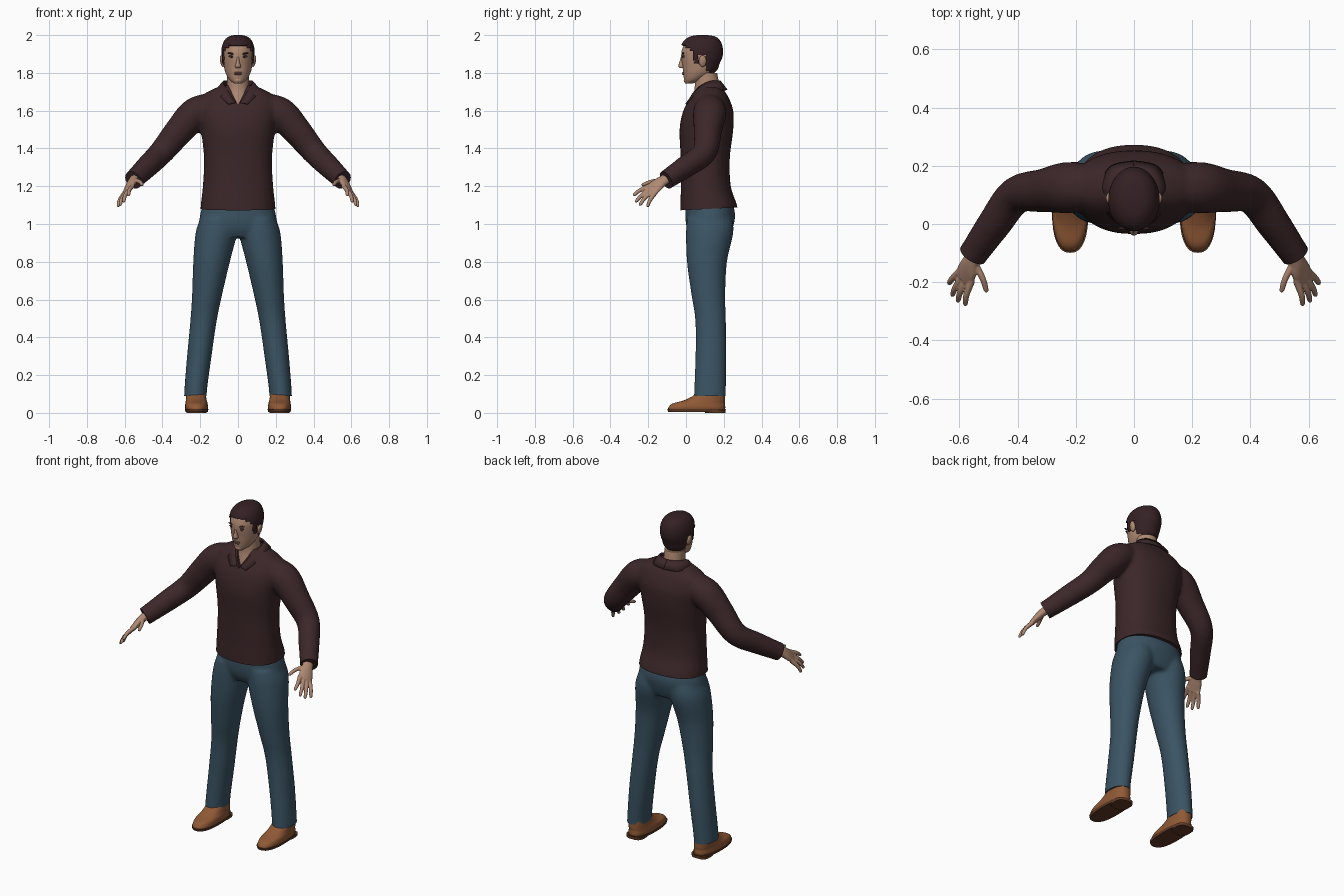
import bpy, bmesh, math
from mathutils import Vector, Matrix

cube = bpy.data.objects.get("Cube")
if cube:
    bpy.data.objects.remove(cube, do_unlink=True)
made = []


def material(name, *rgb):
    m = bpy.data.materials.new(name)
    m.use_nodes = True
    m.diffuse_color = (*rgb, 1)
    m.node_tree.nodes["Principled BSDF"].inputs["Base Color"].default_value = (*rgb, 1)
    return m


shirt_mat = material("dark maroon cloth", .045, .02, .022)
denim_mat = material("blue denim", .043, .088, .125)
skin_mat = material("skin", .43, .25, .17)
hair_mat = material("dark brown hair", .035, .015, .018)
leather_mat = material("tan leather", .28, .1, .036)
sole_mat = material("brown sole", .12, .045, .02)
lip_mat = material("lips", .26, .12, .09)
eye_mat = material("eye", .3, .25, .22)


def add(name, bm, mat):
    bmesh.ops.recalc_face_normals(bm, faces=bm.faces)
    mesh = bpy.data.meshes.new(name)
    bm.to_mesh(mesh)
    bm.free()
    mesh.materials.append(mat)
    obj = bpy.data.objects.new(name, mesh)
    bpy.context.collection.objects.link(obj)
    made.append(obj)
    return obj


def discard(obj):
    made.remove(obj)
    bpy.data.objects.remove(obj, do_unlink=True)


def resample(rows, steps):
    """Smooth curve through rows of numbers."""
    out = []
    for i in range(len(rows) - 1):
        quad = zip(rows[max(i - 1, 0)], rows[i], rows[i + 1], rows[min(i + 2, len(rows) - 1)])
        quad = list(quad)
        for k in range(steps):
            t = k / steps
            out.append([b + (c - a) * t / 2 + (a - 2.5 * b + 2 * c - d / 2) * t * t
                        + (1.5 * (b - c) + (d - a) / 2) * t ** 3 for a, b, c, d in quad])
    return out + [list(rows[-1])]


def loft(name, rows, mat, side=None, n=32, steps=6, power=2):
    """Rows are x, y, z, radius, radius; level rings unless a side vector is given."""
    rows = resample(rows, steps)
    bm = bmesh.new()
    rings = []
    for i, r in enumerate(rows):
        u, v = Vector((1, 0, 0)), Vector((0, 1, 0))
        if side:
            t = (Vector(rows[min(i + 1, len(rows) - 1)][:3]) - Vector(rows[max(i - 1, 0)][:3])).normalized()
            u = Vector(side)
            u = (u - t * u.dot(t)).normalized()
            v = t.cross(u)
        ring = []
        for k in range(n):
            c, s = math.cos(math.tau * k / n), math.sin(math.tau * k / n)
            c = math.copysign(abs(c) ** (2 / power), c)
            s = math.copysign(abs(s) ** (2 / power), s)
            ring.append(bm.verts.new(Vector(r[:3]) + u * c * r[3] + v * s * r[4]))
        rings.append(ring)
    for a, b in zip(rings, rings[1:]):
        for k in range(n):
            j = (k + 1) % n
            bm.faces.new((a[k], a[j], b[j], b[k]))
    bm.faces.new(rings[0])
    bm.faces.new(rings[-1])
    return add(name, bm, mat)


def blob(name, loc, size, mat, turn=0):
    bm = bmesh.new()
    bmesh.ops.create_uvsphere(bm, u_segments=20, v_segments=12, radius=1)
    m = Matrix.Translation(loc) @ Matrix.Rotation(turn, 4, 'Y') @ Matrix.Diagonal((*size, 1))
    bm.transform(m)
    return add(name, bm, mat)


def mirrored(obj):
    bm = bmesh.new()
    bm.from_mesh(obj.data)
    bm.transform(Matrix.Scale(-1, 4, (1, 0, 0)))
    return add(obj.name.replace("left", "right"), bm, obj.data.materials[0])


def bake(obj, mat):
    mesh = bpy.data.meshes.new_from_object(obj.evaluated_get(bpy.context.evaluated_depsgraph_get()))
    obj.modifiers.clear()
    obj.data = mesh
    mesh.materials.clear()
    mesh.materials.append(mat)


def fuse(name, parts, mat, voxel, rounds):
    """Blend overlapping parts into one smooth skin."""
    bm = bmesh.new()
    for p in parts:
        bm.from_mesh(p.data)
        discard(p)
    obj = add(name, bm, mat)
    remesh = obj.modifiers.new("blend", 'REMESH')
    remesh.mode, remesh.voxel_size = 'VOXEL', voxel
    smooth = obj.modifiers.new("soften", 'SMOOTH')
    smooth.iterations = rounds
    bake(obj, mat)
    return obj


def trim(obj, point, normal):
    """Cut off everything on the side the normal points to."""
    bm = bmesh.new()
    bm.from_mesh(obj.data)
    cut = bmesh.ops.bisect_plane(bm, geom=bm.verts[:] + bm.edges[:] + bm.faces[:],
                                 plane_co=point, plane_no=normal, clear_outer=True)
    bmesh.ops.holes_fill(bm, edges=[e for e in cut["geom_cut"] if isinstance(e, bmesh.types.BMEdge)])
    bm.to_mesh(obj.data)
    bm.free()


# Shirt: torso and sleeves blended, hem and cuffs cut clean
torso = loft("torso", [(0, .122, 1.03, .2, .152), (0, .12, 1.1, .197, .15), (0, .105, 1.2, .186, .132),
                       (0, .102, 1.35, .18, .13), (0, .108, 1.5, .197, .142), (0, .118, 1.6, .215, .132),
                       (0, .125, 1.67, .2, .1), (0, .125, 1.71, .14, .075), (0, .125, 1.735, .08, .06)],
             shirt_mat, n=48, power=2.3)
sleeve = loft("left_sleeve", [(.13, .125, 1.62, .075, .075), (.225, .125, 1.585, .088, .085),
                              (.31, .115, 1.495, .075, .077), (.405, .098, 1.38, .064, .066),
                              (.48, .0, 1.305, .058, .06), (.55, -.1, 1.237, .05, .052),
                              (.6, -.17, 1.19, .048, .05)], shirt_mat, side=(0, 1, .2))
shirt = fuse("shirt", [torso, sleeve, mirrored(sleeve)], shirt_mat, .01, 6)
trim(shirt, (0, .12, 1.08), (0, .05, -1))
for s in (1, -1):
    trim(shirt, (s * .553, -.108, 1.235), (s * .5, -.75, -.45))

# Open neckline
bm = bmesh.new()
outline = [(0, 1.63), (.05, 1.73), (.05, 1.8), (-.05, 1.8), (-.05, 1.73)]
face = bm.faces.new([bm.verts.new((x, -.2, z)) for x, z in outline])
pushed = bmesh.ops.extrude_face_region(bm, geom=[face])["geom"]
bmesh.ops.translate(bm, vec=(0, .28, 0), verts=[v for v in pushed if isinstance(v, bmesh.types.BMVert)])
cutter = add("neckline_cutter", bm, shirt_mat)
cutter.hide_render = True
cut = shirt.modifiers.new("neckline", 'BOOLEAN')
cut.operation, cut.solver, cut.object = 'DIFFERENCE', 'EXACT', cutter
bake(shirt, shirt_mat)
discard(cutter)

# Folded collar: inner top edge, outer lower edge
edges = resample([(0, .18, 1.755, 0, .215, 1.71), (.055, .165, 1.757, .08, .195, 1.71),
                  (.077, .115, 1.75, .115, .12, 1.708), (.055, .055, 1.71, .095, .045, 1.675),
                  (.012, .008, 1.64, .052, .0, 1.635)], 6)
bm = bmesh.new()
strip = [(bm.verts.new(e[:3]), bm.verts.new(e[3:])) for e in edges]
for (a, b), (c, d) in zip(strip, strip[1:]):
    bm.faces.new((a, b, d, c))
collar = add("left_collar", bm, shirt_mat)
mirrored(collar)
for c in made[-2:]:
    c.modifiers.new("thickness", 'SOLIDIFY').thickness = .01
    c.modifiers["thickness"].offset = 0

# Trousers: hips and legs blended
hips = loft("hips", [(0, .128, .93, .19, .1), (0, .126, .98, .208, .122), (0, .128, 1.05, .2, .132),
                     (0, .122, 1.13, .18, .12)], denim_mat, n=48, power=2.2)
leg = loft("left_leg", [(.226, .126, .04, .06, .086), (.224, .127, .12, .06, .084), (.205, .132, .3, .065, .082),
                        (.182, .13, .49, .07, .081), (.163, .118, .63, .08, .09),
                        (.14, .111, .8, .097, .106), (.115, .125, .95, .11, .125),
                        (.1, .125, 1.03, .1, .12)], denim_mat)
trousers = fuse("trousers", [hips, leg, mirrored(leg)], denim_mat, .01, 5)
trim(trousers, (0, .12, .09), (0, 0, -1))

# Shoes with sole and heel
loft("left_shoe", [(.219, .056, .015, .058, .15), (.22, .058, .03, .061, .15), (.22, .068, .05, .059, .138),
                   (.221, .1, .068, .055, .107), (.222, .128, .1, .052, .078), (.222, .13, .13, .05, .075)],
     leather_mat, power=2.4)
mirrored(made[-1])
loft("left_sole", [(.219, .056, .006, .059, .15), (.219, .056, .02, .063, .155)], sole_mat, steps=1, power=2.5)
mirrored(made[-1])
loft("left_heel", [(.22, .155, 0, .053, .054), (.22, .155, .016, .055, .055)], sole_mat, steps=1, power=3)
mirrored(made[-1])

# Hands: palm, four fingers and thumb blended
across = Vector((.65, .5, -.57))
parts = [loft("palm", [(.525, -.065, 1.262, .03, .026), (.555, -.12, 1.23, .031, .023),
                       (.57, -.155, 1.205, .04, .02), (.585, -.188, 1.176, .042, .014)],
              skin_mat, side=across)]
tips = [(.58, -.28, 1.15), (.606, -.268, 1.115), (.625, -.247, 1.098), (.636, -.205, 1.09)]
paths = []
for i, tip in enumerate(tips):
    base = Vector((.578, -.178, 1.184)) + across * (i - 1.5) * .021
    paths.append((base, base.lerp(Vector(tip), .55) + Vector((.006, -.003, .005)), Vector(tip)))
paths.append((Vector((.552, -.125, 1.232)), Vector((.521, -.185, 1.224)), Vector((.505, -.235, 1.205))))
for a, b, c in paths:
    rows = [(*a, .013, .013), (*b, .011, .011), (*b.lerp(c, .8), .009, .009), (*c, .004, .004)]
    parts.append(loft("finger", rows, skin_mat, side=across, n=12))
mirrored(fuse("left_hand", parts, skin_mat, .004, 2))

# Neck and head
loft("neck", [(0, .1, 1.57, .08, .075), (0, .108, 1.65, .072, .075), (0, .112, 1.72, .06, .066),
              (0, .105, 1.8, .057, .06)], skin_mat)
skull = [(0, .018, 1.745, .022, .022), (0, .042, 1.765, .046, .052), (0, .068, 1.8, .066, .083),
         (0, .075, 1.84, .075, .094), (0, .08, 1.88, .079, .105), (0, .082, 1.92, .079, .104),
         (0, .085, 1.96, .066, .088), (0, .088, 1.983, .042, .058), (0, .088, 1.991, .012, .018)]
loft("head", skull, skin_mat, n=48)

# Hair: shell around the skull, opened along the hairline
hair = loft("hair", [(x, y, z + .009, a + .008, b + .009) for x, y, z, a, b in skull], hair_mat, n=80, steps=9)
hairline = [(.0, 1.947), (.02, 1.935), (.04, 1.915), (.065, 1.848), (.108, 1.893), (.125, 1.81), (1, 1.787)]
bm = bmesh.new()
bm.from_mesh(hair.data)
bare = []
for f in bm.faces:
    c = f.calc_center_median()
    if c.z < next(z for y, z in hairline if c.y < y):
        bare.append(f)
bmesh.ops.delete(bm, geom=bare, context='FACES')
bm.to_mesh(hair.data)
bm.free()
hair.modifiers.new("thickness", 'SOLIDIFY').thickness = .012

# Face
loft("nose", [(0, -.014, 1.893, .006, .01), (0, -.02, 1.86, .009, .014), (0, -.023, 1.836, .015, .017),
              (0, -.019, 1.825, .012, .012)], skin_mat, n=20)
blob("upper_lip", (0, -.014, 1.801), (.024, .007, .004), lip_mat)
blob("lower_lip", (0, -.013, 1.793), (.02, .008, .005), lip_mat)
blob("chin", (0, .006, 1.761), (.024, .018, .017), skin_mat)
for name, loc, size, mat, turn in (
        ("left_ear", (.084, .088, 1.862), (.011, .02, .031), skin_mat, .2),
        ("left_brow", (.034, -.015, 1.902), (.021, .006, .0045), hair_mat, -.15),
        ("left_eye", (.033, -.013, 1.883), (.013, .006, .005), eye_mat, 0),
        ("left_iris", (.033, -.017, 1.883), (.0045, .003, .0045), hair_mat, 0),
        ("left_eyelid", (.034, -.0135, 1.889), (.016, .007, .003), hair_mat, 0)):
    mirrored(blob(name, loc, size, mat, turn))

# Smooth shading with sharp hems
bpy.ops.object.select_all(action='DESELECT')
for obj in made:
    obj.select_set(True)
bpy.context.view_layer.objects.active = shirt
bpy.ops.object.shade_smooth_by_angle(angle=math.radians(50))
